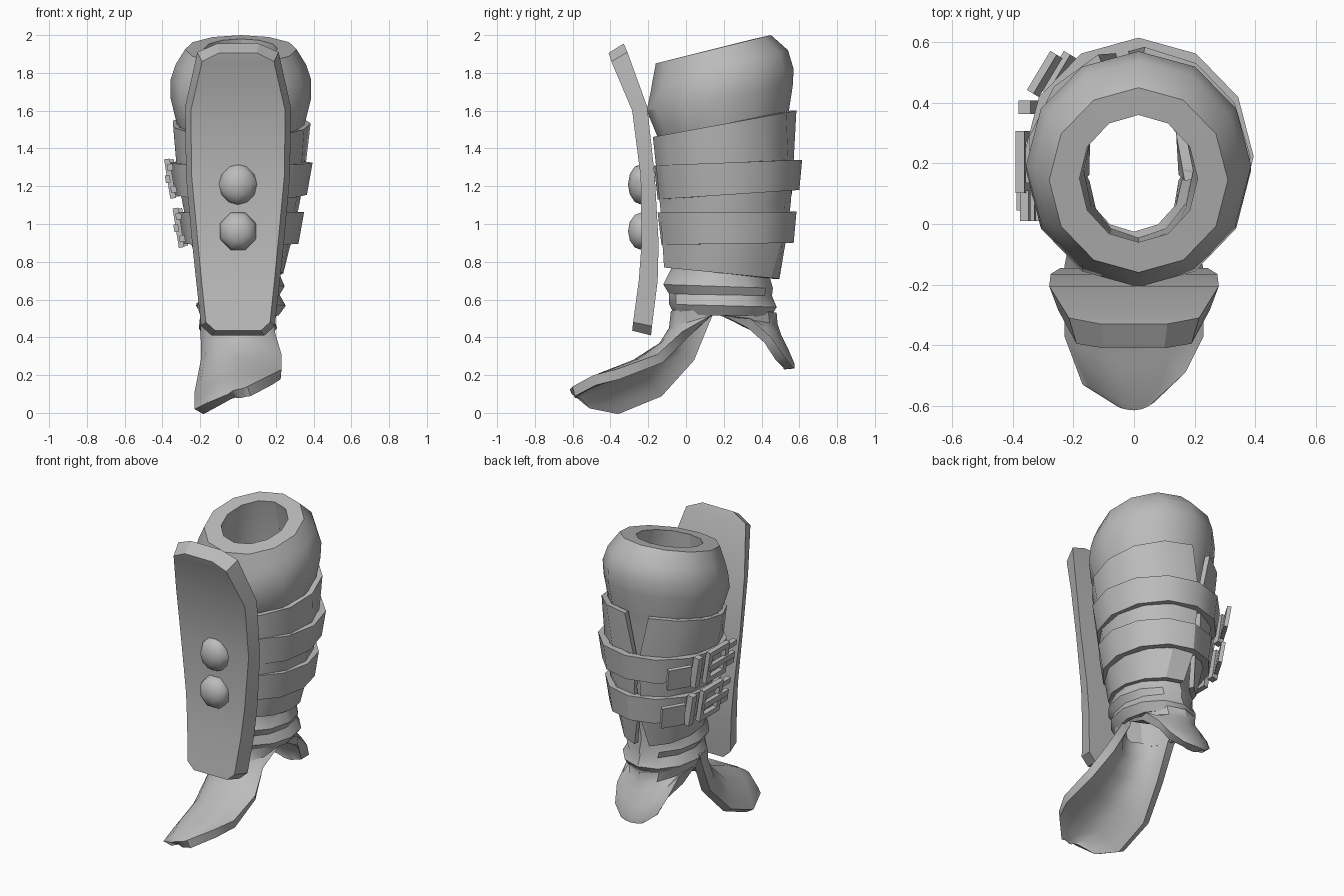
import bpy, bmesh, math
from mathutils import Matrix

cube = bpy.data.objects.get("Cube")
if cube:
    bpy.data.objects.remove(cube, do_unlink=True)

grey = bpy.data.materials.new("plain_grey")
grey.use_nodes = True
grey.diffuse_color = (0.5, 0.5, 0.5, 1)
grey.node_tree.nodes["Principled BSDF"].inputs["Base Color"].default_value = (0.5, 0.5, 0.5, 1)

LEG_X = 0.015
SIDES = 12


def finish(name, bm, smooth=None):
    """Turn a bmesh into a named, coloured object."""
    bmesh.ops.recalc_face_normals(bm, faces=bm.faces[:])
    mesh = bpy.data.meshes.new(name)
    bm.to_mesh(mesh)
    bm.free()
    mesh.materials.append(grey)
    obj = bpy.data.objects.new(name, mesh)
    bpy.context.collection.objects.link(obj)
    if smooth:
        bpy.ops.object.select_all(action="DESELECT")
        obj.select_set(True)
        bpy.context.view_layer.objects.active = obj
        bpy.ops.object.shade_smooth_by_angle(angle=math.radians(smooth))


def shrink(ring, t):
    """Same ring, moved inward by t."""
    front, back, half, z_front, z_back = ring
    return (front + t, back - t, half - t, z_front, z_back)


def tube(name, rings, gaps=None, slit=99):
    """Loft tilted elliptical rings (front y, back y, half width, front z, back z)
    into a closed section; gaps give a slit half angle for each ring."""
    bm = bmesh.new()
    count = SIDES + 1 if gaps else SIDES
    loops = []
    for i, (front, back, half, z_front, z_back) in enumerate(rings):
        loop = []
        for k in range(count):
            if gaps:
                a = math.radians(slit + gaps[i] + (360 - 2 * gaps[i]) * k / SIDES)
            else:
                a = math.radians(90 + 360 * k / SIDES)
            s = math.sin(a)
            mid, ry = (front + back) / 2, (back - front) / 2
            z = (z_front + z_back) / 2 + s * (z_back - z_front) / 2
            loop.append(bm.verts.new((LEG_X + half * math.cos(a), mid + ry * s, z)))
        loops.append(loop)
    n = len(loops)
    for i in range(n):
        a, b = loops[i], loops[(i + 1) % n]
        for k in range(count - 1 if gaps else count):
            m = (k + 1) % count
            bm.faces.new((a[k], a[m], b[m], b[k]))
    if gaps:  # end caps at the slit
        for i in range(n // 2 - 1):
            for k in (0, -1):
                bm.faces.new([loops[j][k] for j in (i, i + 1, n - 2 - i, n - 1 - i)])
    finish(name, bm, 32)


def band(name, outer, thick, gaps=None):
    inner = [shrink(r, thick) for r in reversed(outer)]
    tube(name, outer + inner, gaps + gaps[::-1] if gaps else None)


def flap(name, rows, side, thick):
    """Thick curved tongue: rows of crest y, z, half width, then right and left edge y, z.
    The first rows hug the ankle, the others are flatter; side is -1 when it runs forward."""
    bm = bmesh.new()
    grid = []
    for i, (cy, cz, half, ry, rz, ly, lz) in enumerate(rows):
        line = []
        for deg in range(-90, 91, 30):
            t = math.radians(deg)
            w = 1 - math.cos(t) if i < 3 else math.sin(t) ** 2
            ey, ez = (ry, rz) if deg < 0 else (ly, lz)
            line.append(bm.verts.new((half * math.sin(t), cy + (ey - cy) * w, cz + (ez - cz) * w)))
        grid.append(line)

    def skin(g):
        for a, b in zip(g, g[1:]):
            for k in range(len(a) - 1):
                bm.faces.new((a[k], a[k + 1], b[k + 1], b[k]))

    skin(grid)
    bm.normal_update()
    under = [[bm.verts.new(v.co - v.normal * side * thick) for v in line] for line in grid]
    skin(under)

    def border(g):
        return g[0] + [line[-1] for line in g[1:]] + g[-1][-2::-1] + [line[0] for line in g[-2:0:-1]]

    rim, low = border(grid), border(under)
    for k in range(len(rim)):
        bm.faces.new((rim[k - 1], rim[k], low[k], low[k - 1]))
    finish(name, bm, 35)


def boxes(name, parts, matrix):
    """Several boxes (centre, size) in one mesh, placed by a matrix."""
    bm = bmesh.new()
    for centre, size in parts:
        m = matrix @ Matrix.Translation(centre) @ Matrix.Diagonal((*size, 1))
        bmesh.ops.create_cube(bm, size=1, matrix=m)
    finish(name, bm)


# Padded leg tube: ankle folds, hidden core, cuff, rim and inner wall
tube("padded_leg_tube", [
    (-0.06, 0.45, 0.20, 0.52, 0.51),
    (-0.09, 0.48, 0.238, 0.575, 0.56),
    (-0.09, 0.455, 0.205, 0.63, 0.62),
    (-0.12, 0.46, 0.232, 0.68, 0.66),
    (-0.08, 0.44, 0.20, 0.76, 0.73),
    (-0.09, 0.48, 0.23, 0.90, 0.90),
    (-0.13, 0.53, 0.315, 1.42, 1.50),
    (-0.15, 0.54, 0.335, 1.46, 1.57),
    (-0.208, 0.565, 0.372, 1.60, 1.73),
    (-0.185, 0.57, 0.372, 1.71, 1.82),
    (-0.175, 0.54, 0.345, 1.77, 1.92),
    (-0.16, 0.45, 0.295, 1.85, 2.00),
    (-0.06, 0.36, 0.195, 1.875, 1.98),
    (-0.08, 0.44, 0.23, 1.60, 1.65),
    (-0.06, 0.41, 0.18, 0.75, 0.73),
    (-0.045, 0.42, 0.18, 0.52, 0.51),
])

# Outer wrap, split at the back
band("split_wrap", [
    (-0.18, 0.585, 0.37, 1.46, 1.60),
    (-0.155, 0.57, 0.34, 1.23, 1.27),
    (-0.14, 0.555, 0.31, 1.08, 1.10),
    (-0.13, 0.535, 0.275, 0.92, 0.93),
    (-0.12, 0.495, 0.225, 0.77, 0.71),
], 0.035, [12, 1, 4, 1, 12])

# Two straps
band("upper_strap", [(-0.17, 0.615, 0.38, 1.31, 1.34), (-0.15, 0.60, 0.35, 1.13, 1.18)], 0.045)
band("lower_strap", [(-0.15, 0.585, 0.335, 1.06, 1.065), (-0.13, 0.57, 0.305, 0.89, 0.90)], 0.045)

# Buckles and loose strap ends on the right side
for label, x, z in (("upper", -0.36, 1.24), ("lower", -0.315, 0.98)):
    lean = Matrix.Rotation(math.radians(-9), 4, "Y")
    place = Matrix.Translation((x, 0, z)) @ lean
    frame = [((0, y, 0), (0.03, 0.035, 0.21)) for y in (0.12, 0.29)]
    frame += [((0, 0.205, h), (0.03, 0.20, 0.035)) for h in (-0.088, 0.088)]
    boxes(label + "_buckle_frame", frame, place)
    prongs = [((-0.012, 0.17, 0), (0.025, 0.25, 0.04))]
    prongs += [((0.01, 0.06, h), (0.03, 0.10, 0.035)) for h in (-0.06, 0.06)]
    boxes(label + "_buckle_prongs", prongs, place)
    boxes(label + "_strap_keeper", [((0.015, 0.385, 0), (0.04, 0.045, 0.20))], place)
    turn = Matrix.Rotation(math.radians(-31), 4, "Z")
    boxes(label + "_strap_end", [((0, 0, 0), (0.025, 0.15, 0.14))],
          Matrix.Translation((x + 0.065, 0.495, z - 0.01)) @ turn @ lean)

# Shin plate: front z, y, half width, then back z, y, half width
bm = bmesh.new()
previous = None
plate_rows = [
    (1.905, -0.41, 0.10, 1.955, -0.33, 0.11),
    (1.86, -0.395, 0.19, 1.91, -0.31, 0.215),
    (1.60, -0.285, 0.25, 1.62, -0.205, 0.28),
    (1.25, -0.24, 0.245, 1.25, -0.165, 0.275),
    (0.90, -0.235, 0.212, 0.90, -0.145, 0.243),
    (0.70, -0.25, 0.193, 0.70, -0.15, 0.222),
    (0.48, -0.28, 0.17, 0.46, -0.18, 0.195),
    (0.435, -0.285, 0.12, 0.41, -0.185, 0.14),
]
for zf, yf, wf, zb, yb, wb in plate_rows:
    loop = [bm.verts.new(p) for p in ((-wf, yf, zf), (wf, yf, zf), (wb, yb, zb), (-wb, yb, zb))]
    if previous:
        for k in range(4):
            m = (k + 1) % 4
            bm.faces.new((previous[k], previous[m], loop[m], loop[k]))
    else:
        bm.faces.new(loop)
    previous = loop
bm.faces.new(previous)
finish("shin_plate", bm, 25)

# Round studs on the plate, the lower one turned to show an octagon
octagon = Matrix.Rotation(math.radians(90), 4, "X") @ Matrix.Rotation(math.radians(22.5), 4, "Z")
for label, z, turn in (("upper", 1.21, Matrix.Identity(4)), ("lower", 0.962, octagon)):
    bm = bmesh.new()
    m = Matrix.Translation((0, -0.235, z)) @ Matrix.Diagonal((1, 0.7, 1.05, 1)) @ turn
    bmesh.ops.create_uvsphere(bm, u_segments=8, v_segments=6, radius=0.103, matrix=m)
    finish(label + "_stud", bm, 50)

# Instep and heel flaps, meeting in an arch at each side of the ankle
flap("instep_flap", [
    (-0.08, 0.54, 0.22, 0.17, 0.58, 0.17, 0.58),
    (-0.09, 0.45, 0.20, 0.13, 0.515, 0.13, 0.515),
    (-0.14, 0.37, 0.195, 0.03, 0.29, -0.02, 0.43),
    (-0.28, 0.28, 0.23, -0.14, 0.11, -0.15, 0.31),
    (-0.46, 0.21, 0.23, -0.37, 0.02, -0.37, 0.23),
    (-0.56, 0.16, 0.17, -0.53, 0.05, -0.49, 0.20),
    (-0.615, 0.125, 0.05, -0.605, 0.10, -0.60, 0.14),
], -1, 0.055)
flap("heel_flap", [
    (0.48, 0.53, 0.22, 0.15, 0.58, 0.15, 0.58),
    (0.485, 0.47, 0.20, 0.17, 0.52, 0.17, 0.52),
    (0.505, 0.41, 0.19, 0.34, 0.50, 0.34, 0.50),
    (0.545, 0.33, 0.185, 0.45, 0.40, 0.45, 0.40),
    (0.575, 0.26, 0.15, 0.52, 0.30, 0.52, 0.30),
    (0.575, 0.235, 0.08, 0.56, 0.245, 0.56, 0.245),
], 1, 0.055)
